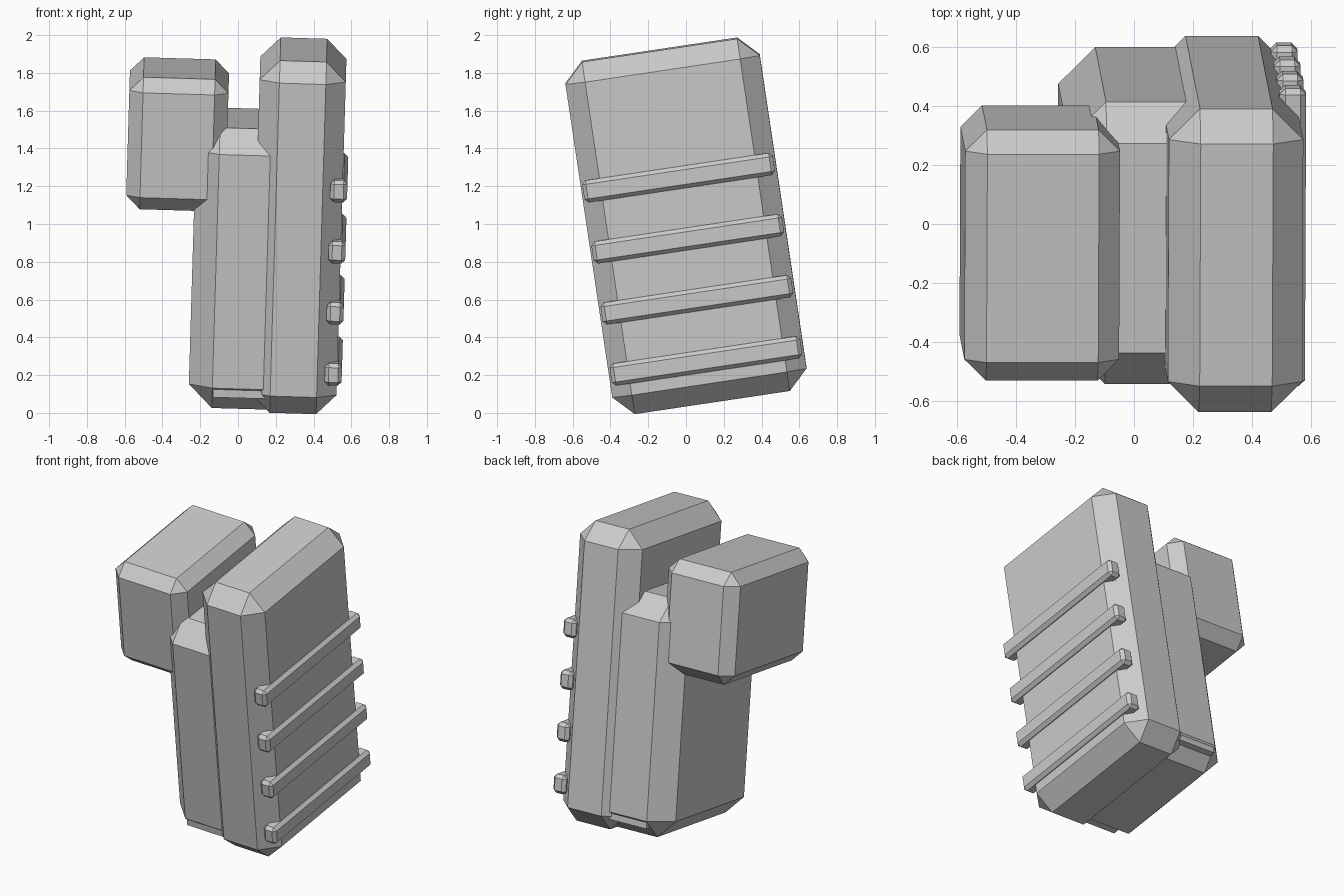
import bpy, bmesh
from math import radians
from mathutils import Matrix, Vector

if "Cube" in bpy.data.objects:
    bpy.data.objects.remove(bpy.data.objects["Cube"])

# Whole model leans slightly forward and sideways about its middle
LEAN = (Matrix.Translation((0, 0, 1))
        @ Matrix.Rotation(radians(1.7), 4, 'Y')
        @ Matrix.Rotation(radians(8.5), 4, 'X'))


def block(name, x, y, z, bevel=0.0):
    """Chamfered box given by its ranges in the leaning frame."""
    bm = bmesh.new()
    bmesh.ops.create_cube(bm, size=1)
    for v in bm.verts:
        v.co = Vector((r[0] + (c + 0.5) * (r[1] - r[0]) for r, c in zip((x, y, z), v.co)))
    mesh = bpy.data.meshes.new(name)
    bm.to_mesh(mesh)
    bm.free()
    obj = bpy.data.objects.new(name, mesh)
    bpy.context.collection.objects.link(obj)
    obj.matrix_world = LEAN
    if bevel:
        mod = obj.modifiers.new("chamfer", 'BEVEL')
        mod.width = bevel
        mod.segments = 1
        mod.limit_method = 'NONE'
    return obj


# Tall main body on the right
block("main_body", (0.092, 0.548), (-0.52, 0.52), (-0.943, 0.943), 0.105)

# Shorter middle body, with its right side buried in the main body
block("middle_body", (-0.235, 0.45), (-0.483, 0.485), (-0.935, 0.566), 0.125)

# Small lip under the middle body
block("bottom_lip", (-0.105, 0.2), (-0.475, 0.475), (-0.86, -0.78))

# Raised block on the left
block("side_block", (-0.596, -0.071), (-0.425, 0.435), (0.116, 0.823), 0.073)

# Four grip ribs on the right side
for i in range(4):
    z = -0.717 + 0.327 * i
    block(f"grip_rib_{i + 1}", (0.483, 0.573), (-0.51, 0.51), (z - 0.059, z + 0.059), 0.02)
